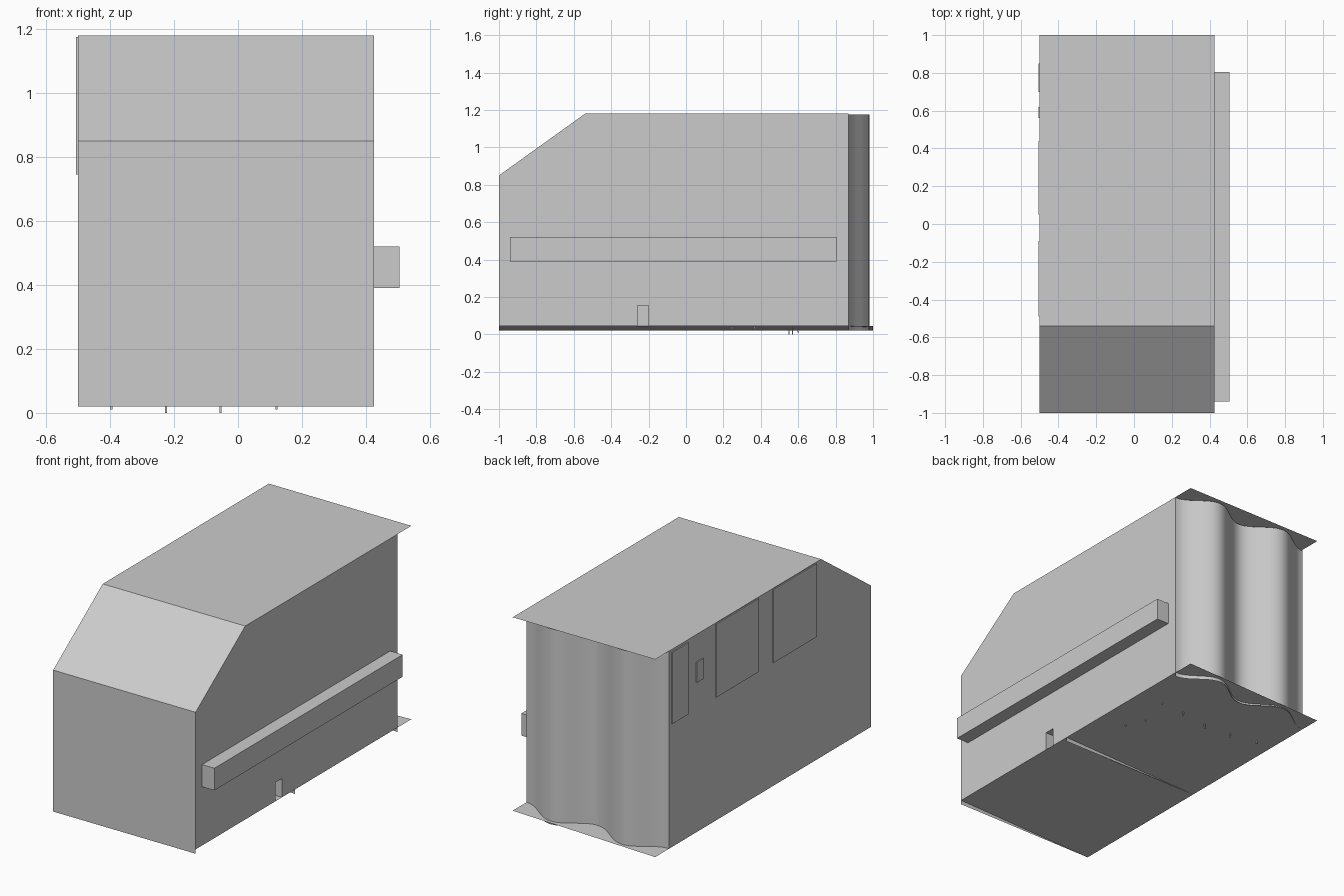
import bpy, math

if "Cube" in bpy.data.objects:
    bpy.data.objects.remove(bpy.data.objects["Cube"])

XL, XR = -0.50, 0.425            # side walls
YF, YB = -1.0, 0.87              # front wall, rear end of side walls
ZB, ZR, ZT = 0.02, 0.045, 1.18   # low floor edge, high floor edge, roof
YS, ZS = -0.54, 0.85             # slope top y, slope bottom z


def mesh(name, verts, faces):
    me = bpy.data.meshes.new(name)
    me.from_pydata(verts, [], faces)
    me.update()
    ob = bpy.data.objects.new(name, me)
    bpy.context.collection.objects.link(ob)
    return ob


def sheet(name, verts):
    return mesh(name, verts, [tuple(range(len(verts)))])


def box(name, lo, hi):
    v = [(x, y, z) for x in (lo[0], hi[0]) for y in (lo[1], hi[1]) for z in (lo[2], hi[2])]
    f = [(0, 1, 3, 2), (4, 6, 7, 5), (0, 4, 5, 1), (2, 3, 7, 6), (0, 2, 6, 4), (1, 5, 7, 3)]
    return mesh(name, v, f)


# Roof, sloped roof, front wall
sheet("roof", [(XL, YS, ZT), (XR, YS, ZT), (XR, 1, ZT), (XL, 1, ZT)])
sheet("sloped_roof", [(XL, YF, ZS), (XR, YF, ZS), (XR, YS, ZT), (XL, YS, ZT)])
sheet("front_wall", [(XL, YF, ZB), (XR, YF, ZB), (XR, YF, ZS), (XL, YF, ZS)])

# Floor, slightly tilted up to the right
sheet("floor", [(XL, 1, ZB), (XR, 1, ZR), (XR, YF, ZR), (XL, YF, ZB)])

# Side walls; the right one has a small doorway niche
N0, N1, NT, ND = -0.26, -0.20, 0.155, 0.05
upper = [(YB, ZT), (YS, ZT), (YF, ZS)]
sheet("left_wall", [(XL, y, z) for y, z in [(YF, ZB), (YB, ZB)] + upper][::-1])
right = [(YF, ZR), (N0, ZR), (N0, NT), (N1, NT), (N1, ZR), (YB, ZR)] + upper
sheet("right_wall", [(XR, y, z) for y, z in right])
niche = [(x, y, z) for x in (XR, XR - ND) for y, z in ((N0, ZR), (N0, NT), (N1, NT), (N1, ZR))]
mesh("niche", niche, [(0, 1, 5, 4), (1, 2, 6, 5), (2, 3, 7, 6), (4, 5, 6, 7)])

# Wavy rear wall: two full waves
n = 48
verts, faces = [], []
for i in range(n + 1):
    t = i / n
    y = 0.925 - 0.055 * math.cos(4 * math.pi * t)
    x = XR + (XL - XR) * t
    verts += [(x, y, ZB), (x, y, ZT - 0.005)]
    if i:
        k = 2 * i
        faces.append((k - 2, k, k + 1, k - 1))
wave = mesh("wavy_rear_wall", verts, faces)
for p in wave.data.polygons:
    p.use_smooth = True

# Long bar on the right side
box("side_bar", (XR, -0.94, 0.39), (0.505, 0.805, 0.52))

# Thin panels on the left wall: y range, z range
for i, (y0, y1, z0, z1) in enumerate([(0.70, 0.85, 0.745, 1.165), (0.56, 0.62, 0.90, 1.02),
                                      (0.05, 0.44, 0.745, 1.175), (-0.49, -0.09, 0.745, 1.175)]):
    box(f"wall_panel_{i + 1}", (-0.506, y0, z0), (XL, y1, z1))

# Flush strips on the sloped roof
dy, dz = YS - YF, ZT - ZS
ln = math.hypot(dy, dz)
oy, oz = -dz / ln * 0.002, dy / ln * 0.002
for i in range(7):
    x0 = -0.48 + i * 0.126
    x1 = x0 + 0.12
    a, b = [(YF + dy * t + oy, ZS + dz * t + oz) for t in (0.03, 0.94)]
    sheet(f"roof_strip_{i + 1}", [(x0, *a), (x1, *a), (x1, *b), (x0, *b)])

# Inner partition, its foot just showing under the tilted floor
sheet("partition", [(XL, -0.08, ZB), (XR, -0.08, ZB), (XR, -0.08, ZT - 0.01), (XL, -0.08, ZT - 0.01)])

# Row of furniture legs reaching through the floor
for i, (x, y, z) in enumerate([(-0.395, 0.60, 0.01), (-0.225, 0.57, 0), (-0.055, 0.55, 0), (0.12, 0.57, 0.01),
                               (0.27, 0.57, 0.03), (0.22, 0.365, 0.03), (0.27, 0.25, 0.03)]):
    box(f"furniture_leg_{i + 1}", (x - 0.003, y - 0.003, z), (x + 0.003, y + 0.003, 0.2))
